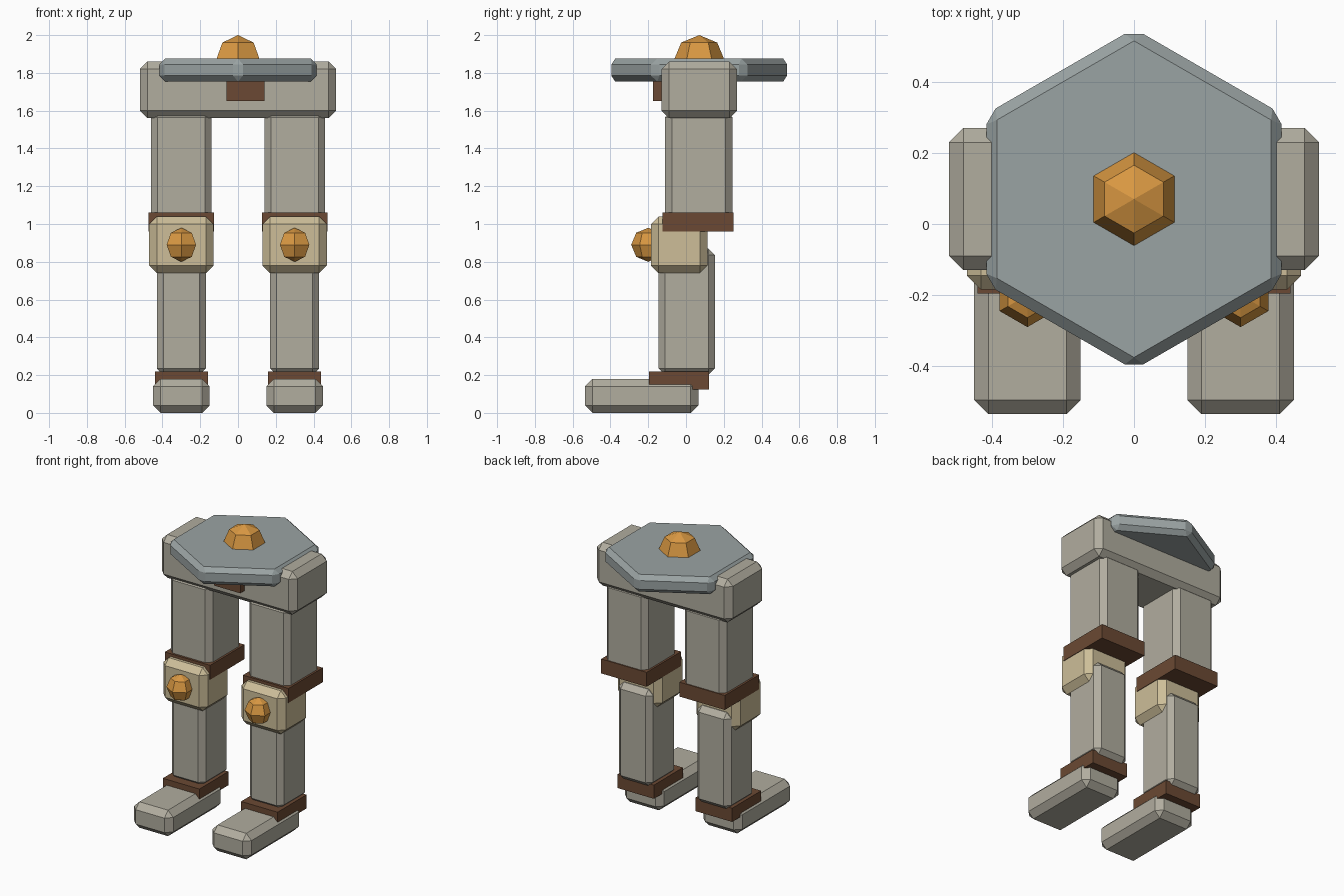
import bpy, bmesh, math

if "Cube" in bpy.data.objects:
    bpy.data.objects.remove(bpy.data.objects["Cube"])


def lin(c):
    c /= 255
    return c / 12.92 if c <= 0.04045 else ((c + 0.055) / 1.055) ** 2.4


def material(name, rgb):
    m = bpy.data.materials.new(name)
    m.diffuse_color = (*[lin(c) for c in rgb], 1)
    m.use_nodes = True
    m.node_tree.nodes["Principled BSDF"].inputs["Base Color"].default_value = m.diffuse_color
    return m


STONE = material("warm grey stone", (177, 173, 159))
PLATE = material("blue grey metal", (154, 163, 163))
GOLD = material("amber", (217, 152, 66))
TAN = material("tan", (205, 190, 153))
BROWN = material("brown leather", (107, 73, 51))


def finish(name, bm, mat, bevel=0):
    if bevel:
        bmesh.ops.bevel(bm, geom=bm.edges[:], offset=bevel, segments=1,
                        affect='EDGES', clamp_overlap=True)
    bmesh.ops.recalc_face_normals(bm, faces=bm.faces[:])
    me = bpy.data.meshes.new(name)
    bm.to_mesh(me)
    bm.free()
    me.materials.append(mat)
    ob = bpy.data.objects.new(name, me)
    bpy.context.collection.objects.link(ob)
    return ob


def box(name, x, y, z, mat, bevel=0):
    """Box from (min, max) ranges, with optional chamfered edges."""
    bm = bmesh.new()
    bmesh.ops.create_cube(bm, size=1)
    for v in bm.verts:
        v.co = [(r[0] + r[1]) / 2 + c * (r[1] - r[0])
                for r, c in zip((x, y, z), v.co)]
    return finish(name, bm, mat, bevel)


def hex_ring(bm, r, cx, cy, z):
    """Hexagon with corners pointing along y."""
    return [bm.verts.new((cx + r * math.cos(math.radians(30 + 60 * i)),
                          cy + r * math.sin(math.radians(30 + 60 * i)), z))
            for i in range(6)]


def bridge(bm, a, b):
    for i in range(6):
        j = (i + 1) % 6
        bm.faces.new((a[i], a[j], b[j], b[i]))


def gem(name, cx, cy, cz, r):
    """Six-sided, four-ring ball."""
    bm = bmesh.new()
    rings = [hex_ring(bm, r * math.cos(t), cx, cy, cz + r * math.sin(t))
             for t in (-math.pi / 4, 0, math.pi / 4)]
    bridge(bm, rings[0], rings[1])
    bridge(bm, rings[1], rings[2])
    for ring, s in ((rings[0], -1), (rings[2], 1)):
        tip = bm.verts.new((cx, cy, cz + s * r))
        for i in range(6):
            bm.faces.new((ring[i], ring[(i + 1) % 6], tip))
    return finish(name, bm, GOLD)


# Hips and front pouch
box("hips", (-0.52, 0.52), (-0.13, 0.27), (1.56, 1.86), STONE, 0.04)
box("front_pouch", (-0.06, 0.14), (-0.175, -0.10), (1.65, 1.80), BROWN)

# Hexagonal waist plate with its gem
bm = bmesh.new()
low = hex_ring(bm, 0.48, 0, 0.07, 1.755)
top = hex_ring(bm, 0.48, 0, 0.07, 1.875)
bridge(bm, low, top)
bm.faces.new(low)
bm.faces.new(top)
finish("waist_plate", bm, PLATE, 0.03)
gem("waist_gem", 0, 0.07, 1.865, 0.135)

# Legs
for side, s in (("left", 1), ("right", -1)):
    cx = 0.3 * s

    def span(h):
        return (cx - h, cx + h)

    box(side + "_thigh", span(0.16), (-0.11, 0.245), (0.98, 1.60), STONE, 0.035)
    box(side + "_thigh_strap", span(0.174), (-0.125, 0.252), (0.96, 1.06), BROWN)
    box(side + "_knee", span(0.17), (-0.185, 0.113), (0.74, 1.04), TAN, 0.04)
    gem(side + "_knee_gem", cx, -0.20, 0.89, 0.09)
    box(side + "_shin", span(0.13), (-0.145, 0.153), (0.20, 0.87), STONE, 0.035)
    box(side + "_ankle_strap", span(0.14), (-0.195, 0.123), (0.125, 0.22), BROWN)
    box(side + "_foot", span(0.15), (-0.535, 0.065), (0, 0.18), STONE, 0.04)
